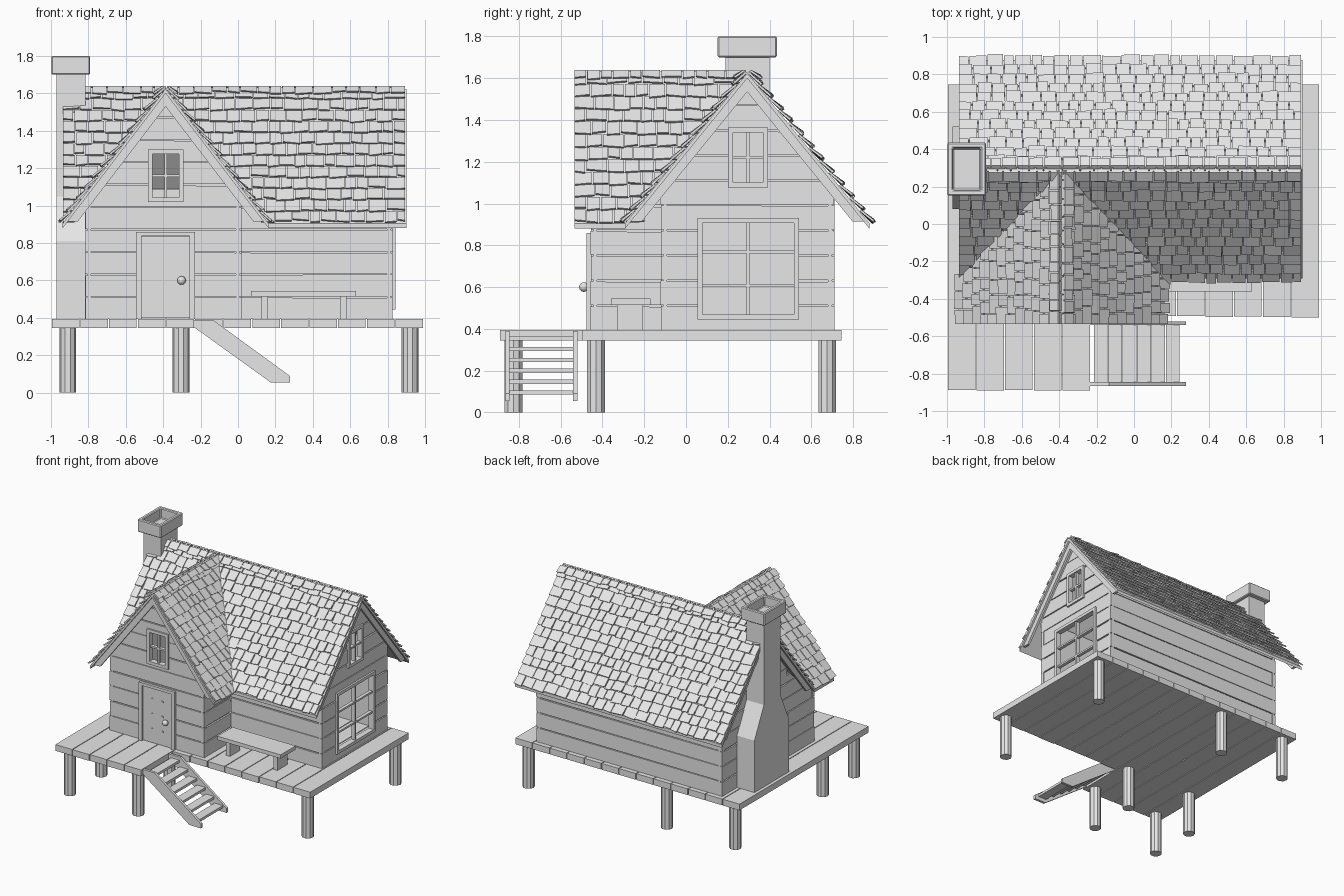
import bpy, bmesh, math, random
from mathutils import Vector as V

random.seed(4)
cube = bpy.data.objects.get("Cube")
if cube:
    bpy.data.objects.remove(cube)

grey = bpy.data.materials.new("weathered_grey")
grey.use_nodes = True
grey.diffuse_color = (0.8, 0.8, 0.8, 1)
grey.node_tree.nodes["Principled BSDF"].inputs["Base Color"].default_value = (0.8, 0.8, 0.8, 1)


def finish(name, bm):
    bmesh.ops.recalc_face_normals(bm, faces=bm.faces)
    me = bpy.data.meshes.new(name)
    bm.to_mesh(me)
    bm.free()
    me.materials.append(grey)
    ob = bpy.data.objects.new(name, me)
    bpy.context.collection.objects.link(ob)
    return ob


def solid(bm, pts, vec):
    """Polygon extruded along a vector."""
    a = [bm.verts.new(p) for p in pts]
    b = [bm.verts.new(V(p) + V(vec)) for p in pts]
    bm.faces.new(a)
    bm.faces.new(b[::-1])
    n = len(a)
    for i in range(n):
        j = (i + 1) % n
        bm.faces.new((a[j], a[i], b[i], b[j]))


def box(bm, x0, x1, y0, y1, z0, z1):
    solid(bm, [(x0, y0, z0), (x1, y0, z0), (x1, y1, z0), (x0, y1, z0)], (0, 0, z1 - z0))


# Shared layout
FLOOR, RIDGE, DROP = 0.395, 1.625, 0.72
RY, RUN = 0.293, 0.585        # main ridge line and half span
WX, WRUN = -0.387, 0.55       # wing ridge line and half span
KM, KW = DROP / RUN, DROP / WRUN
LEFT, RIGHT, BACK, FRONT = -0.816, 0.827, 0.71, -0.12
WING_R, WING_F = 0.02, -0.455
ROOF_L, ROOF_R, ROOF_F = -0.935, 0.90, -0.535

# Deck planks, the first five reach further forward
bm = bmesh.new()
pitch = 1.99 / 13
for i in range(13):
    x = -0.995 + i * pitch
    y = (-0.885 if i < 5 else -0.495) + random.uniform(-0.006, 0.006)
    box(bm, x, x + pitch - 0.006, y, 0.745, FLOOR - 0.05, FLOOR)
finish("deck", bm)

# Posts
bm = bmesh.new()
spots = [(x, y) for x in (-0.91, -0.305) for y in (-0.825, -0.43, 0.676)]
for x, y in spots + [(0.92, -0.43), (0.92, 0.676)]:
    ring = [(x + 0.045 * math.cos(a), y + 0.045 * math.sin(a), 0)
            for a in [math.tau * k / 10 for k in range(10)]]
    solid(bm, ring, (0, 0, FLOOR - 0.05))
finish("deck_posts", bm)

# Stairs
bm = bmesh.new()
side = [(-0.235, 0.39), (-0.135, 0.39), (0.277, 0.09), (0.277, 0.055), (0.175, 0.055), (-0.235, 0.35)]
for y in (-0.865, -0.54):
    solid(bm, [(x, y, z) for x, z in side], (0, 0.02, 0))
for i in range(6):
    x, z = -0.215 + 0.077 * i, 0.345 - 0.052 * i
    box(bm, x, x + 0.074, -0.85, -0.53, z, z + 0.02)
finish("stairs", bm)


# Walls: a thin backing with planks outside and openings cut through
class Plane:
    def __init__(self, axis, c, sign):
        self.axis, self.c = axis, c
        self.n = V((0, sign, 0)) if axis == "x" else V((sign, 0, 0))
        self.u = V((1, 0, 0)) if axis == "x" else V((0, 1, 0))

    def at(self, u, z, d=0):
        p = V((u, self.c, z)) if self.axis == "x" else V((self.c, u, z))
        return p + self.n * d

    def slab(self, bm, pts, d0, d1):
        solid(bm, [self.at(u, z, d0) for u, z in pts], self.n * (d1 - d0))

    def rect(self, bm, u0, u1, z0, z1, d0, d1):
        self.slab(bm, [(u0, z0), (u1, z0), (u1, z1), (u0, z1)], d0, d1)


def wall(name, pl, u0, u1, gable=None, top=1.09, holes=()):
    bm = bmesh.new()
    outline = [(u0, FLOOR), (u1, FLOOR)]
    if gable:
        uc, k = gable
        peak = RIDGE - 0.02
        outline += [(u1, peak - k * abs(u1 - uc)), (uc, peak), (u0, peak - k * abs(u0 - uc))]
        top = peak
    else:
        outline += [(u1, top), (u0, top)]
    pl.slab(bm, outline, -0.03, -0.012)
    z = FLOOR
    while z < top - 0.03:
        a, b = z, min(z + 0.12, top) - random.uniform(0.004, 0.009)
        ends = []
        for h in (a, b):
            half = (peak - h) / k if gable else 9
            mid = uc if gable else 0
            ends.append((max(u0, mid - half), min(u1, mid + half)))
        skew = random.uniform(-0.004, 0.003)
        pl.slab(bm, [(ends[0][0], a), (ends[0][1], a), (ends[1][1], b + skew), (ends[1][0], b)],
                -0.014, random.uniform(-0.002, 0.002))
        z += 0.12
    for h0, h1, z0, z1 in holes:
        for co, no in ((pl.at(h0, 0), pl.u), (pl.at(h1, 0), pl.u),
                       (V((0, 0, z0)), V((0, 0, 1))), (V((0, 0, z1)), V((0, 0, 1)))):
            bmesh.ops.bisect_plane(bm, geom=bm.verts[:] + bm.edges[:] + bm.faces[:],
                                   plane_co=co, plane_no=no)
        inside = [f for f in bm.faces
                  if h0 < f.calc_center_median().dot(pl.u) < h1 and z0 < f.calc_center_median().z < z1]
        bmesh.ops.delete(bm, geom=inside, context="FACES")
    finish(name, bm)


def window(name, pl, hole, cols, rows, w=0.024):
    u0, u1, z0, z1 = hole
    bm = bmesh.new()
    for a in (u0, u1 - w):
        pl.rect(bm, a, a + w, z0, z1, -0.032, 0.014)
    for a in (z0, z1 - w):
        pl.rect(bm, u0 + w, u1 - w, a, a + w, -0.032, 0.014)
    for i in range(1, cols):
        u = u0 + (u1 - u0) * i / cols
        pl.rect(bm, u - 0.007, u + 0.007, z0 + w, z1 - w, -0.025, 0.004)
    for i in range(1, rows):
        z = z0 + (z1 - z0) * i / rows
        pl.rect(bm, u0 + w, u1 - w, z - 0.007, z + 0.007, -0.024, 0.003)
    finish(name, bm)


wing_front, right_side = Plane("x", WING_F, -1), Plane("y", RIGHT, 1)
attic, small, big = (-0.48, -0.292, 1.02, 1.30), (0.2, 0.393, 1.077, 1.363), (0.055, 0.54, 0.445, 0.93)
wall("wing_front_wall", wing_front, LEFT, WING_R, (WX, KW), holes=[attic])
wall("right_wall", right_side, FRONT, BACK, (RY, KM), holes=[small, big])
wall("left_wall", Plane("y", LEFT, -1), FRONT, BACK, (RY, KM))
wall("back_wall", Plane("x", BACK, 1), LEFT, RIGHT)
wall("front_wall", Plane("x", FRONT, -1), WING_R, RIGHT)
wall("wing_left_wall", Plane("y", LEFT, -1), WING_F, FRONT, top=1.06)
wall("wing_right_wall", Plane("y", WING_R, 1), WING_F, FRONT, top=1.06)
window("attic_window", wing_front, attic, 2, 2)
window("small_side_window", right_side, small, 2, 2)
window("large_side_window", right_side, big, 2, 3)

# Door with frame, studs and knob
bm = bmesh.new()
for u in (-0.545, -0.258):
    wing_front.rect(bm, u, u + 0.028, FLOOR, 0.86, -0.01, 0.022)
wing_front.rect(bm, -0.517, -0.258, 0.837, 0.86, -0.01, 0.022)
wing_front.rect(bm, -0.515, -0.26, FLOOR + 0.005, 0.834, -0.01, 0.012)
for u in (-0.43, -0.34):
    for z in (0.51, 0.63, 0.75):
        wing_front.rect(bm, u - 0.006, u + 0.006, z - 0.006, z + 0.006, 0.01, 0.017)
finish("door", bm)
bm = bmesh.new()
bmesh.ops.create_uvsphere(bm, u_segments=12, v_segments=8, radius=0.023)
bmesh.ops.translate(bm, vec=(-0.302, WING_F - 0.034, 0.6), verts=bm.verts)
for f in bm.faces:
    f.smooth = True
finish("door_knob", bm)

# Bench
bm = bmesh.new()
box(bm, 0.07, 0.63, -0.36, -0.17, 0.515, 0.545)
for x in (0.125, 0.545):
    box(bm, x, x + 0.035, -0.33, -0.205, FLOOR, 0.516)
finish("bench", bm)

# Roof boards, open where the wing joins the main roof
bm = bmesh.new()
eave_f, eave_b = RY - RUN, RY + RUN
wl, wr = WX - WRUN, WX + WRUN
main_z = lambda x, y: RIDGE - KM * abs(y - RY)
wing_z = lambda x, y: RIDGE - KW * abs(x - WX)
for fn, poly in (
        (main_z, [(ROOF_L, RY), (ROOF_R, RY), (ROOF_R, eave_b), (ROOF_L, eave_b)]),
        (main_z, [(WX, RY), (ROOF_R, RY), (ROOF_R, eave_f), (wr, eave_f)]),
        (main_z, [(ROOF_L, RY), (WX, RY), (wl, eave_f)]),
        (wing_z, [(WX, RY), (wr, eave_f), (wr, ROOF_F), (WX, ROOF_F)]),
        (wing_z, [(WX, RY), (wl, eave_f), (wl, ROOF_F), (WX, ROOF_F)])):
    solid(bm, [(x, y, fn(x, y)) for x, y in poly], (0, 0, -0.025))
finish("roof_boards", bm)


# Shingles
def shingles(bm, start, along, length, out, run, keep, rows=12, span=1.0, lift=0.0):
    down = V(out) * run + V((0, 0, -DROP))
    slope = down.length * span
    down.normalize()
    along, start = V(along), V(start)
    n = along.cross(down)
    n = n if n.z > 0 else -n
    step = slope / rows
    for r in range(rows):
        a = 0.0
        while a < length - 0.01:
            w = random.uniform(0.055, 0.105)
            if a + w > length - 0.04:
                w = length - a
            d1 = (r + 1) * step + random.uniform(-0.004, 0.012)
            up, tip = lift, lift + 0.012 + random.uniform(0, 0.007)
            tilt = random.uniform(-0.004, 0.004)
            p = lambda s, d, h: start + along * s + down * d + n * h
            if keep(p(a + w / 2, (r + 0.5) * step, 0)):
                solid(bm, [p(a, r * step, up), p(a + w - 0.006, r * step, up),
                           p(a + w - 0.006, d1 + tilt, tip), p(a, d1 - tilt, tip + tilt)], n * 0.011)
            a += w


everywhere = lambda p: True
excess = lambda p: abs(p.x - WX) / WRUN - (RY - p.y) / RUN
main_start, wing_start = (ROOF_L, RY, RIDGE), (WX, ROOF_F, RIDGE)
main_len, wing_len = ROOF_R - ROOF_L, RY - ROOF_F
X, Y = V((1, 0, 0)), V((0, 1, 0))
bm = bmesh.new()
shingles(bm, main_start, X, main_len, Y, RUN, everywhere)
shingles(bm, main_start, X, main_len, -Y, RUN, lambda p: excess(p) > -0.07)
finish("main_shingles", bm)
bm = bmesh.new()
for s in (-1, 1):
    shingles(bm, wing_start, Y, wing_len, X * s, WRUN, lambda p: excess(p) < 0.07)
finish("wing_shingles", bm)
bm = bmesh.new()
for s in (-1, 1):
    shingles(bm, main_start, X, main_len, Y * s, RUN, everywhere, 1, 0.055, 0.013)
    shingles(bm, wing_start, Y, wing_len, X * s, WRUN, everywhere, 1, 0.055, 0.013)
finish("ridge_caps", bm)

# Sloping trim boards under the gable ends
bm = bmesh.new()
for pl, uc, run, k in ((Plane("x", ROOF_F + 0.03, -1), WX, WRUN, KW),
                       (Plane("y", ROOF_R - 0.03, 1), RY, RUN, KM),
                       (Plane("y", ROOF_L + 0.03, -1), RY, RUN, KM)):
    for s in (-1, 1):
        r, z = run - 0.015, RIDGE - 0.01
        pl.slab(bm, [(uc, z), (uc + s * r, z - k * r), (uc + s * (r - 0.065), z - k * r),
                     (uc, z - k * 0.065)], -0.005, 0.015)
finish("gable_trim", bm)

# Chimney with a hollow cap
bm = bmesh.new()
stack = [(0.08, FLOOR), (0.52, FLOOR), (0.52, 0.81), (0.4, 1.05), (0.4, 1.71), (0.19, 1.71), (0.19, 1.05), (0.08, 0.81)]
solid(bm, [(-0.97, y, z) for y, z in stack], (0.155, 0, 0))
finish("chimney", bm)
bm = bmesh.new()
box(bm, -0.998, -0.79, 0.152, 0.435, 1.70, 1.80)
bm.normal_update()
bmesh.ops.recalc_face_normals(bm, faces=bm.faces)
top = max(bm.faces, key=lambda f: f.calc_center_median().z)
bmesh.ops.inset_region(bm, faces=[top], thickness=0.042)
bmesh.ops.inset_region(bm, faces=[top], thickness=0.001, depth=-0.08)
cap = finish("chimney_cap", bm)
bevel = cap.modifiers.new("soft_edges", "BEVEL")
bevel.width, bevel.segments = 0.006, 1
